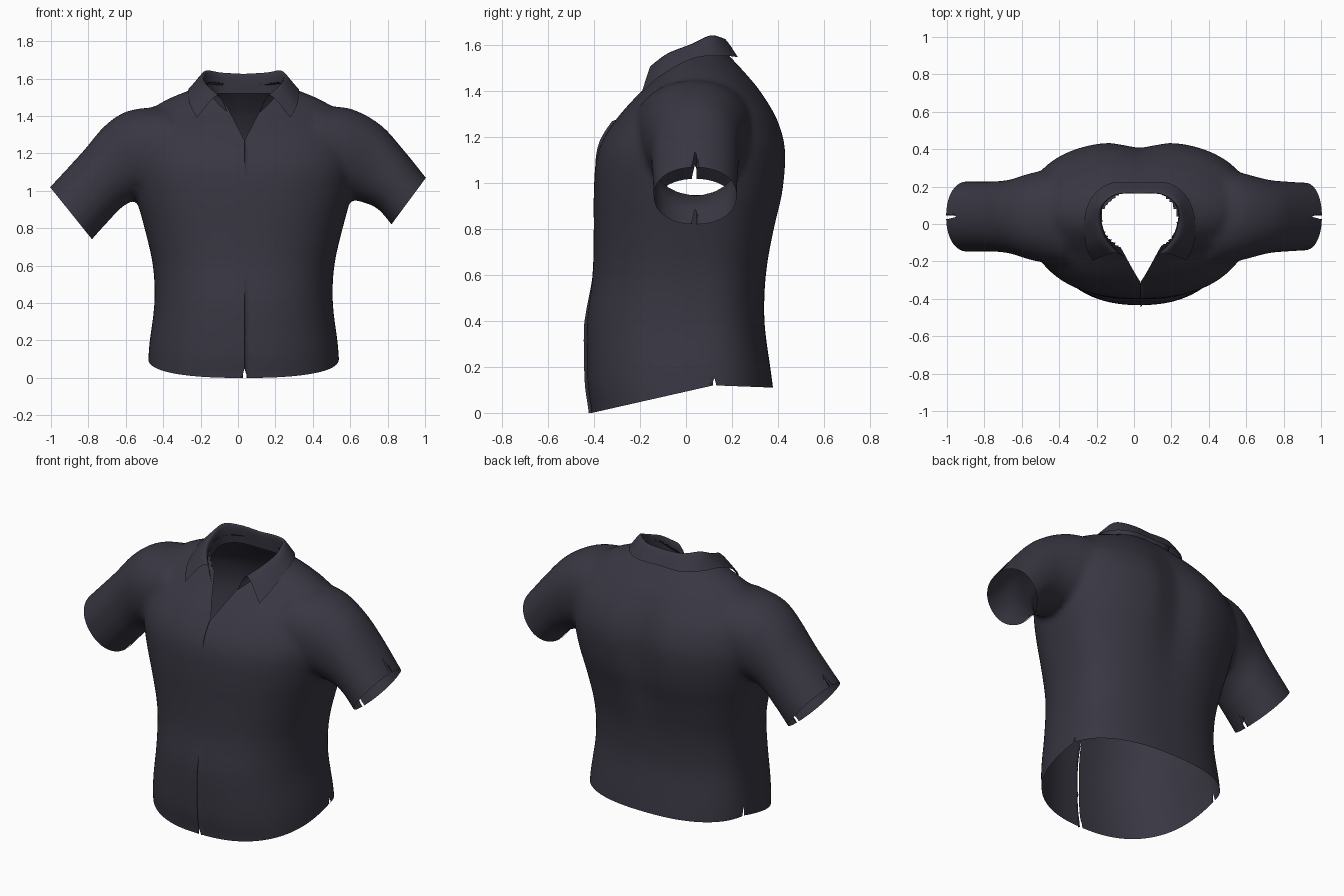
import bpy, bmesh, math
from mathutils import Vector

if "Cube" in bpy.data.objects:
    bpy.data.objects.remove(bpy.data.objects["Cube"])

CX = 0.03          # the body sits slightly off centre
cloth = bpy.data.materials.new("dark_navy_cloth")
cloth.diffuse_color = (0.040, 0.038, 0.055, 1)
cloth.use_nodes = True
cloth.node_tree.nodes["Principled BSDF"].inputs["Base Color"].default_value = cloth.diffuse_color


def spline(keys, per):
    """Catmull-Rom curve through the key tuples."""
    k = [Vector(p) for p in keys]
    out = []
    for i in range(len(k) - 1):
        a, b, c, d = k[max(i - 1, 0)], k[i], k[i + 1], k[min(i + 2, len(k) - 1)]
        for s in range(per):
            t = s / per
            out.append(0.5 * (2 * b + (c - a) * t + (2 * a - 5 * b + 4 * c - d) * t ** 2
                              + (3 * b - a - 3 * c + d) * t ** 3))
    out.append(k[-1])
    return out


def loft(bm, rings, closed=True):
    """Skin a list of point rings; closed rings also get end caps."""
    vs = [[bm.verts.new(p) for p in r] for r in rings]
    n = len(vs[0])
    for a, b in zip(vs, vs[1:]):
        for i in range(n if closed else n - 1):
            j = (i + 1) % n
            bm.faces.new((a[i], a[j], b[j], b[i]))
    if closed:
        bm.faces.new(vs[0][::-1])
        bm.faces.new(vs[-1])


def finish(bm, name):
    me = bpy.data.meshes.new(name)
    bm.to_mesh(me)
    bm.free()
    ob = bpy.data.objects.new(name, me)
    bpy.context.collection.objects.link(ob)
    me.materials.clear()
    me.materials.append(cloth)
    for p in me.polygons:
        p.use_smooth = True
    return ob


def power(v, e):
    return math.copysign(abs(v) ** e, v)


# torso sections: height, half width, front y, back y
TORSO = [(-.15, .52, -.41, .39), (0, .515, -.412, .385), (.1, .51, -.427, .38),
         (.2, .502, -.432, .367), (.4, .477, -.432, .342), (.6, .485, -.407, .352),
         (.8, .53, -.402, .392), (.95, .57, -.402, .43), (1.1, .60, -.392, .445),
         (1.2, .60, -.357, .435), (1.3, .58, -.287, .397), (1.4, .54, -.197, .337),
         (1.46, .46, -.142, .287), (1.5, .385, -.112, .25), (1.55, .26, -.09, .2),
         (1.6, .15, -.06, .15)]


def torso_ring(z, w, f, b):
    e = 2 / 2.4 if z < 1.3 else 2 / max(2.0, 2.4 - (z - 1.3) * 4)
    yc = 0.06
    groove = 0.04 * math.exp(-((z - 1.1) / .35) ** 2)
    ring = []
    for i in range(64):
        a = math.tau * i / 64
        x, s = w * power(math.cos(a), e), power(math.sin(a), e)
        y = yc + s * ((b - yc) if s > 0 else (yc - f))
        if s > 0:                       # spine hollow
            y -= groove * math.exp(-(x / .11) ** 2)
        ring.append((x + CX, y, z))
    return ring


# sleeve sections: top x, top z, bottom x, bottom z, half depth
RIGHT = [(.44, 1.45, .36, 1.02, .27), (.60, 1.44, .54, .97, .235), (.76, 1.355, .66, .94, .198),
         (.88, 1.225, .745, .905, .188), (1.005, 1.07, .82, .82, .182), (1.13, .91, .895, .73, .18)]
LEFT = [(-.38, 1.45, -.30, 1.02, .27), (-.58, 1.43, -.50, .97, .235), (-.71, 1.35, -.61, .92, .198),
        (-.83, 1.21, -.69, .84, .188), (-1.005, 1.02, -.78, .74, .188), (-1.14, .875, -.86, .64, .188)]


def arm_ring(tx, tz, bx, bz, h):
    ring = []
    for i in range(40):
        a = math.tau * i / 40
        c, s = power(math.cos(a), .93), power(math.sin(a), .93)
        ring.append(((tx + bx) / 2 + c * (tx - bx) / 2, .04 + h * s,
                     (tz + bz) / 2 + c * (tz - bz) / 2))
    return ring


# solid body: torso and sleeves fused into one smooth skin
bm = bmesh.new()
loft(bm, [torso_ring(*k) for k in spline(TORSO, 3)])
for arm in (RIGHT, LEFT):
    loft(bm, [arm_ring(*k) for k in spline(arm, 4)])
    # keep each closed shell facing outward
bmesh.ops.recalc_face_normals(bm, faces=bm.faces[:])
solid = finish(bm, "solid_body")
m = solid.modifiers.new("fuse", 'REMESH')
m.mode = 'VOXEL'
m.voxel_size = 0.018
m = solid.modifiers.new("relax", 'SMOOTH')
m.factor = 0.5
m.iterations = 8
dg = bpy.context.evaluated_depsgraph_get()
skin = bpy.data.meshes.new_from_object(solid.evaluated_get(dg))
bpy.data.objects.remove(solid)
bm = bmesh.new()
bm.from_mesh(skin)


def score(co, no, near):
    """Cut an edge line into the skin along a plane, only where near() holds."""
    v = [v for v in bm.verts if near(v.co)]
    s = set(v)
    e = [e for e in bm.edges if all(q in s for q in e.verts)]
    f = [f for f in bm.faces if all(q in s for q in f.verts)]
    bmesh.ops.bisect_plane(bm, geom=v + e + f, dist=1e-5, plane_co=co, plane_no=no)


def remove(rule):
    dead = [f for f in bm.faces if rule(f.calc_center_median())]
    bmesh.ops.delete(bm, geom=dead, context='FACES')


def slit(axis, val, where, move):
    """Open the skin along an axis plane and push the two lips by move()."""
    no = Vector((0, 0, 0))
    no[axis] = 1
    score(no * val, no, lambda c: abs(c[axis] - val) < .08)
    on = lambda v: abs(v.co[axis] - val) < 1e-4 and where(v.co)
    edges = [e for e in bm.edges if on(e.verts[0]) and on(e.verts[1])]
    bmesh.ops.split_edges(bm, edges=edges)
    shifts = []
    for v in bm.verts:
        if on(v) and v.link_faces and v.is_boundary:
            mid = sum(f.calc_center_median()[axis] for f in v.link_faces) / len(v.link_faces)
            shifts.append((v, Vector(move(v.co, 1 if mid > val else -1))))
    for v, d in shifts:
        v.co += d


# bottom hem: slopes up from the front to the sides, nearly level at the back
low = lambda c: c.z < .35 and abs(c.x) < .65
score((0, .12, .1), (0, 1, 0), low)
score((0, -.41, 0), (0, -.12, .53), low)
score((0, .12, .12), (0, .01, .26), low)
remove(lambda c: c.z < (.12 * (c.y + .41) / .53 if c.y < .12 else .12 - .01 * (c.y - .12) / .26))

# sleeve hems with small slits
for arm in (RIGHT, LEFT):
    tx, tz, bx, bz, h = arm[4]
    side = 1 if tx > 0 else -1
    top = Vector((tx, 0, tz))
    out = Vector(((tz - bz) * side, 0, -(tx - bx) * side)).normalized()
    score(top, out, lambda c: c.x * side > .64)
    remove(lambda c: c.x * side > .64 and (c - top).dot(out) > 0)
    depth = lambda c: -(c - top).dot(out)
    slit(1, .04, lambda c: c.x * side > .64 and depth(c) < .09,
         lambda c, s: (0, s * .016 * max(0, 1 - depth(c) / .09), 0))

# neck opening: round hole under the collar plus a front V
score((.035, 0, 1.27), (.23, 0, -.12), lambda c: c.z > 1.2 and abs(c.x) < .4 and c.y < .1)
score((.035, 0, 1.27), (.23, 0, .12), lambda c: c.z > 1.2 and abs(c.x) < .4 and c.y < .1)
remove(lambda c: c.z > 1.4 and ((c.x - CX) / .205) ** 2 + ((c.y - .02) / .165) ** 2 < 1)
remove(lambda c: c.y < 0 and 1.27 < c.z < 1.53 and abs(c.x - .035) < (c.z - 1.27) * .12 / .23)

# side vents and front closing edge
slit(1, .12, lambda c: c.z < .17 and abs(c.x) > .3,
     lambda c, s: (0, s * .012 * max(0, (.17 - c.z) / .05), 0))


def lap(c, s):
    fade = min(1, (.58 - c.z) / .2) if c.z < .6 else min(1, (c.z - 1.07) / .12)
    return (s * .015 * max(0, 1 - c.z / .05), -.012 * max(0, fade) if s > 0 else 0, 0)


slit(0, .035, lambda c: c.y < -.1 and (c.z < .58 or 1.07 < c.z < 1.32), lap)
loose = [v for v in bm.verts if not v.link_faces]
bmesh.ops.delete(bm, geom=loose, context='VERTS')
finish(bm, "shirt_body")

# folded collar: half paths from centre back to front tip
FALL = [(0, .222, 1.55), (.15, .22, 1.55), (.25, .15, 1.555), (.295, .03, 1.543),
        (.288, -.115, 1.465), (.25, -.195, 1.39)]
FOLD = [(0, .165, 1.625), (.12, .16, 1.632), (.2, .105, 1.643), (.217, .02, 1.605),
        (.195, -.08, 1.565), (.14, -.155, 1.51)]
STAND = [(0, .17, 1.52), (.13, .165, 1.52), (.195, .1, 1.52), (.205, .02, 1.5),
         (.165, -.09, 1.46), (.085, -.175, 1.415)]


def full(path):
    half = spline(path, 7)
    return ([Vector((CX - p.x, p.y, p.z)) for p in half[:0:-1]]
            + [Vector((CX + p.x, p.y, p.z)) for p in half])


bm = bmesh.new()
loft(bm, [spline(col, 6) for col in zip(full(FALL), full(FOLD), full(STAND))], closed=False)
bmesh.ops.recalc_face_normals(bm, faces=bm.faces[:])
finish(bm, "collar")
